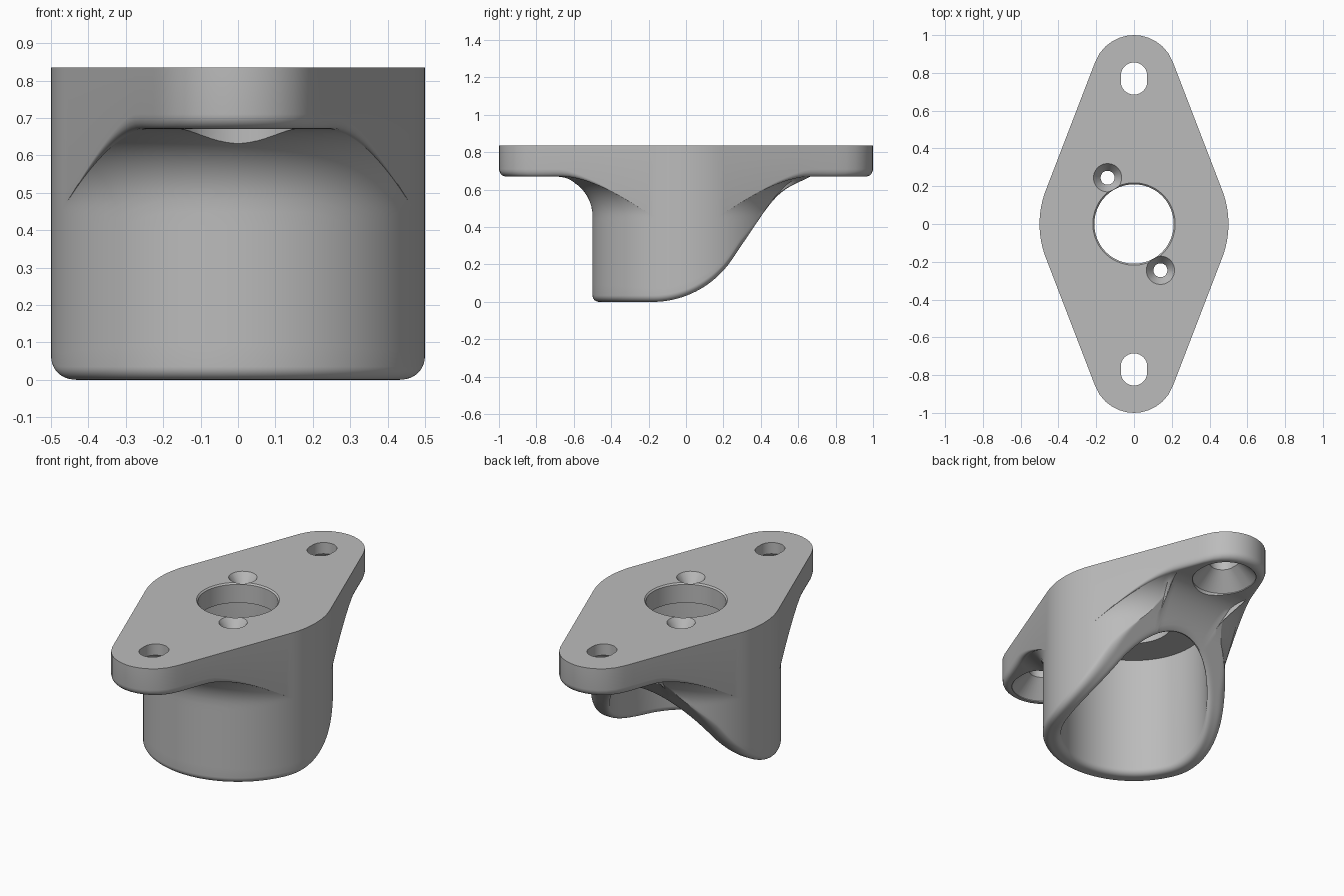
import bpy
import bmesh
from math import sin, cos, tan, asin, atan2, sqrt, pi, radians

cube = bpy.data.objects.get("Cube")
if cube:
    bpy.data.objects.remove(cube, do_unlink=True)

grey = bpy.data.materials.new("plain grey")
grey.use_nodes = True
grey.diffuse_color = (0.5, 0.5, 0.5, 1)
grey.node_tree.nodes["Principled BSDF"].inputs["Base Color"].default_value = (0.5, 0.5, 0.5, 1)

# Main dimensions
TOP, UNDER, CEILING = 0.835, 0.67, 0.72
BODY_R, CAVITY_R, BORE_R = 0.5, 0.4, 0.21
FILLET = 0.21
FILLET_Z = UNDER - FILLET
FILLET_END = BODY_R + FILLET
TIP_Y, TIP_R = 0.78, 0.22
SEGMENTS = 160


def clamp(v):
    return max(0.0, min(1.0, v))


def flange_radius(theta):
    """Rounded diamond outline as a distance from the centre."""
    t = asin(min(1.0, abs(sin(theta))))
    lean = asin((BODY_R - TIP_R) / TIP_Y)
    if t < lean:
        return BODY_R
    if t < atan2(TIP_Y + TIP_R * sin(lean), TIP_R * cos(lean)):
        return BODY_R / cos(t - lean)
    return TIP_Y * sin(t) + sqrt(TIP_R ** 2 - (TIP_Y * cos(t)) ** 2)


def cut_height(y):
    """Lower edge: flat, sweeping up to the back, then easing into the flange."""
    start, radius, slope = -0.18, 0.513, radians(56)
    bend = start + radius * sin(slope)
    if y < start:
        return 0.0
    if y < bend:
        return radius - sqrt(radius ** 2 - (y - start) ** 2)
    if y < 0.42:
        return radius * (1 - cos(slope)) + (y - bend) * tan(slope)
    return UNDER - 0.185 * (max(0.0, 0.66 - y) / 0.24) ** 2


def fillet_height(r):
    if r >= FILLET_END:
        return UNDER
    return FILLET_Z + sqrt(max(0.0, FILLET ** 2 - (FILLET_END - r) ** 2))


def fillet_radius(z):
    if z <= FILLET_Z:
        return BODY_R
    return FILLET_END - sqrt(max(0.0, FILLET ** 2 - (z - FILLET_Z) ** 2))


def round_off(d, e):
    return e - sqrt(max(0.0, e * e - (e - d) ** 2)) if d < e else 0.0


def section(theta):
    """Closed radial section through the bore, cavity, rim, wall and flange."""
    s, edge = sin(theta), flange_radius(theta)
    pts = [(BORE_R + 0.008, TOP), (BORE_R, TOP - 0.008), (BORE_R, CEILING), (CAVITY_R, CEILING)]
    # rounded rim of the skirt
    e_in = 0.035
    e_out = 0.035 * clamp((0.45 - cut_height(BODY_R * s)) / 0.15)
    r_out = BODY_R
    while r_out < FILLET_END and r_out < edge and r_out > 0 \
            and fillet_height(r_out) < cut_height(r_out * s) + e_out:
        r_out += 0.002
    width, n = r_out - CAVITY_R, 18
    for i in range(n + 1):
        d = width * (1 - cos(pi * i / n)) / 2
        r = CAVITY_R + d
        pts.append((r, cut_height(r * s) + round_off(d, e_in) + round_off(width - d, e_out)))
    # outer wall and fillet
    e = 0.04 * clamp((edge - BODY_R) / 0.2)
    r_end = max(min(FILLET_END, edge - e), min(r_out, edge))
    z0, z1, n = pts[-1][1], fillet_height(r_end), 22
    for i in range(1, n + 1):
        z = z0 + (z1 - z0) * (1 - (1 - i / n) ** 2)
        pts.append((min(edge, max(r_out, fillet_radius(z))), z))
    # rounded lower edge and side of the flange
    for i in range(6):
        a = pi / 2 * i / 5
        pts.append((edge - e + e * sin(a), z1 + e * (1 - cos(a))))
    pts.append((edge, TOP))
    return pts


def finish(bm, name):
    bmesh.ops.remove_doubles(bm, verts=bm.verts, dist=0.00005)
    bmesh.ops.recalc_face_normals(bm, faces=bm.faces)
    mesh = bpy.data.meshes.new(name)
    bm.to_mesh(mesh)
    bm.free()
    mesh.materials.append(grey)
    obj = bpy.data.objects.new(name, mesh)
    bpy.context.collection.objects.link(obj)
    return obj


def bridge(bm, a, b):
    for i in range(len(a)):
        j = (i + 1) % len(a)
        bm.faces.new((a[i], a[j], b[j], b[i]))


def cutter(name, x, y, rings, stretch=0.0, sides=48):
    """Stacked rings (height, radius), optionally stretched into a slot."""
    bm = bmesh.new()
    loops = []
    for z, r in rings:
        loop = []
        for i in range(sides):
            a = 2 * pi * (i + 0.5) / sides
            shift = stretch if sin(a) > 0 else -stretch
            loop.append(bm.verts.new((x + r * cos(a), y + r * sin(a) + shift, z)))
        loops.append(loop)
    for a, b in zip(loops, loops[1:]):
        bridge(bm, a, b)
    bm.faces.new(loops[0])
    bm.faces.new(loops[-1])
    obj = finish(bm, name)
    obj.hide_render = True
    return obj


# Flanged housing
bm = bmesh.new()
sections = []
for k in range(SEGMENTS):
    th = 2 * pi * k / SEGMENTS
    sections.append([bm.verts.new((r * cos(th), r * sin(th), z)) for r, z in section(th)])
for k in range(SEGMENTS):
    bridge(bm, sections[k], sections[(k + 1) % SEGMENTS])
housing = finish(bm, "flanged_housing")

# Countersunk mounting slots from below, countersunk screw holes from above
cutters = []
for side in (-1, 1):
    cutters.append(cutter("mounting_slot_cutter", 0, side * 0.77,
                          [(0.4, 0.165), (0.675, 0.165), (0.77, 0.07), (0.9, 0.07)], 0.015))
    cutters.append(cutter("screw_hole_cutter", -side * 0.14, side * 0.245,
                          [(0.69, 0.037), (0.78, 0.037), (TOP, 0.075), (0.9, 0.075)], 0, 32))

bpy.ops.object.select_all(action="DESELECT")
bpy.context.view_layer.objects.active = housing
housing.select_set(True)
for c in cutters:
    mod = housing.modifiers.new("hole", "BOOLEAN")
    mod.operation = "DIFFERENCE"
    mod.solver = "EXACT"
    mod.object = c
    bpy.ops.object.modifier_apply(modifier=mod.name)
for c in cutters:
    bpy.data.objects.remove(c, do_unlink=True)

bpy.ops.object.shade_smooth_by_angle(angle=radians(32))
